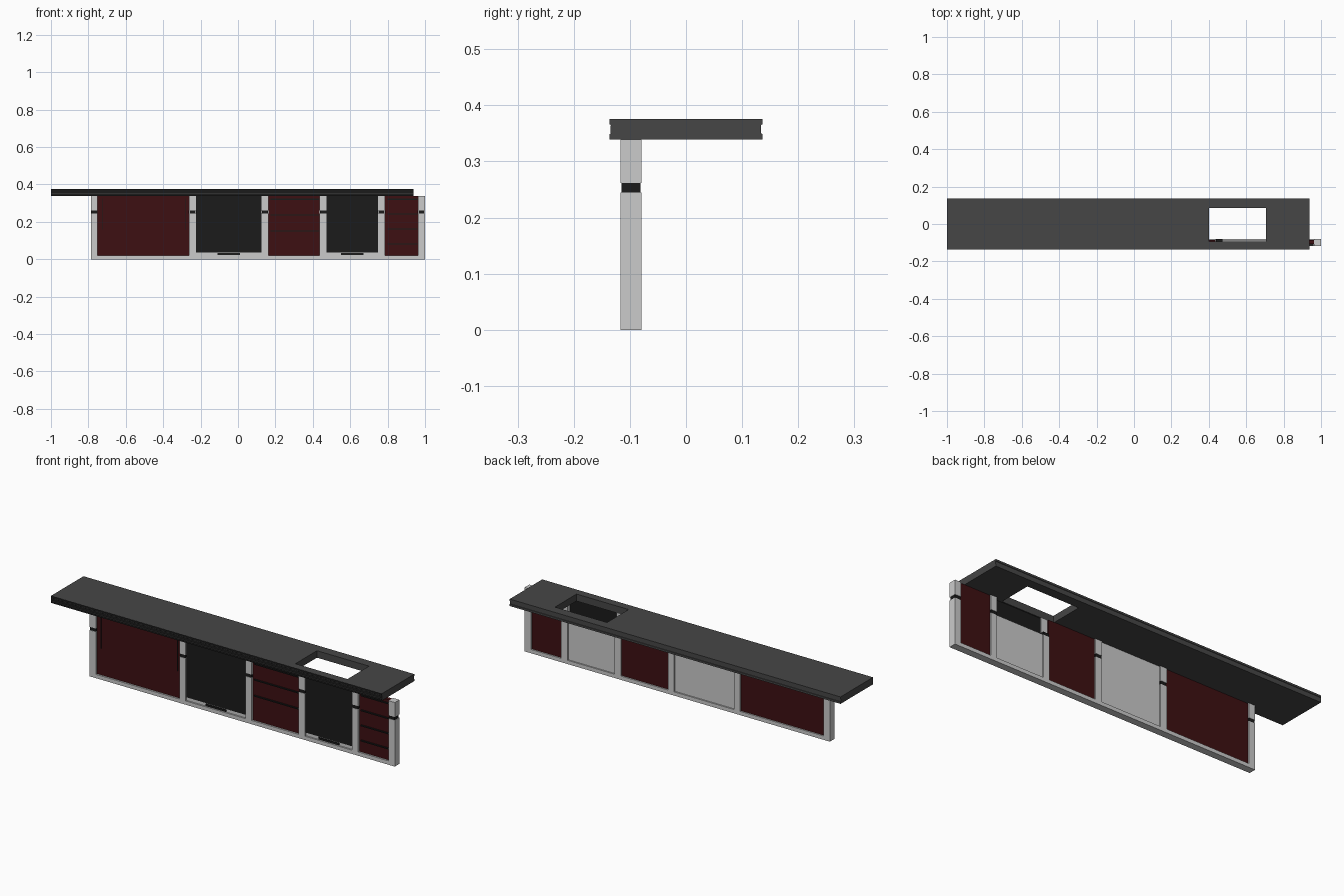
import bpy, bmesh

if "Cube" in bpy.data.objects:
    bpy.data.objects.remove(bpy.data.objects["Cube"])


def material(name, rgb):
    m = bpy.data.materials.new(name)
    m.diffuse_color = (*rgb, 1)
    m.use_nodes = True
    m.node_tree.nodes["Principled BSDF"].inputs["Base Color"].default_value = m.diffuse_color
    return m


STONE = material("dark_stone", (0.061, 0.061, 0.061))
BLACK = material("black", (0.011, 0.011, 0.011))
RED = material("dark_red", (0.048, 0.005, 0.006))


def prism(name, profile, x0, x1, mat=None):
    """Extrude a (y, z) profile along x."""
    bm = bmesh.new()
    face = bm.faces.new([bm.verts.new((x0, y, z)) for y, z in profile])
    new = bmesh.ops.extrude_face_region(bm, geom=[face])["geom"]
    moved = [v for v in new if isinstance(v, bmesh.types.BMVert)]
    bmesh.ops.translate(bm, verts=moved, vec=(x1 - x0, 0, 0))
    bmesh.ops.recalc_face_normals(bm, faces=bm.faces)
    mesh = bpy.data.meshes.new(name)
    bm.to_mesh(mesh)
    bm.free()
    ob = bpy.data.objects.new(name, mesh)
    bpy.context.collection.objects.link(ob)
    if mat:
        mesh.materials.append(mat)
    return ob


def box(name, x0, x1, y0, y1, z0, z1, mat=None):
    return prism(name, [(y0, z0), (y1, z0), (y1, z1), (y0, z1)], x0, x1, mat)


# Worktop with a shallow groove along both long edges and a sink opening
edge = [(0.136, 0.339), (0.136, 0.349), (0.134, 0.350), (0.134, 0.365),
        (0.136, 0.366), (0.136, 0.376)]
top = prism("worktop", edge + [(-y, z) for y, z in reversed(edge)], -1.0, 0.937, STONE)
cutter = box("sink_cutter", 0.402, 0.707, -0.094, 0.086, 0.3, 0.42)
cutter.hide_render = True
cutter.hide_viewport = True
cut = top.modifiers.new("sink_opening", "BOOLEAN")
cut.object = cutter
cut.operation = "DIFFERENCE"
cut.solver = "EXACT"

# Black trim along the front edge of the worktop
for y, z0, z1 in ((-0.1365, 0.3395, 0.349), (-0.1345, 0.351, 0.364), (-0.1365, 0.366, 0.3755)):
    box("front_edge_trim", -1.0, 0.937, y, -0.132, z0, z1, BLACK)

# Posts with a black band, and the base rail
FRONT, BACK = -0.117, -0.079
POSTS = (-0.787, -0.262, 0.125, 0.437, 0.749, 0.963)
W = 0.037
box("base_rail", POSTS[0], 1.0, FRONT, BACK, 0, 0.02)
for i, x in enumerate(POSTS):
    # The post beside the sink is cut away behind its upper part
    upper_back = -0.094 if i == 3 else BACK
    box("post_lower", x, x + W, FRONT, BACK, 0.02, 0.245)
    box("post_band", x + 0.002, x + W - 0.002, FRONT + 0.002, BACK - 0.002, 0.245, 0.262, BLACK)
    box("post_upper", x, x + W, FRONT, upper_back, 0.262, 0.339)

bays = [(a + W, b) for a, b in zip(POSTS, POSTS[1:])]
PF, PB = -0.108, -0.086

# Double doors with upright handles
x0, x1 = bays[0]
mid = (x0 + x1) / 2
box("left_door", x0, mid, PF, PB, 0.02, 0.339, RED)
box("right_door", mid, x1, PF, PB, 0.02, 0.339, RED)
for x in (x0 + 0.023, x1 - 0.018):
    box("door_handle", x, x + 0.003, -0.112, PF, 0.16, 0.325, BLACK)

# Built-in appliances: black front, grey back, plinth and pull
for i, back_top in ((1, 0.339), (3, 0.25)):
    x0, x1 = bays[i]
    mid = (x0 + x1) / 2
    box("appliance_front", x0, x1, -0.111, -0.100, 0.037, 0.339, BLACK)
    box("appliance_back", x0, x1, -0.100, -0.086, 0.02, back_top)
    box("appliance_plinth", x0, x1, -0.109, -0.100, 0.02, 0.037)
    box("appliance_pull", mid - 0.06, mid + 0.06, -0.116, -0.109, 0.024, 0.034, BLACK)

# Drawer stacks with long bar handles
for i, levels in ((2, (0.02, 0.17, 0.255, 0.339)),
                  (4, (0.02, 0.10, 0.18, 0.26, 0.339))):
    x0, x1 = bays[i]
    for z0, z1 in zip(levels, levels[1:]):
        box("drawer", x0, x1, PF, PB, z0, z1, RED)
        box("drawer_handle", x0 + 0.012, x1 - 0.004, -0.115, PF, z1 - 0.021, z1 - 0.015, BLACK)
